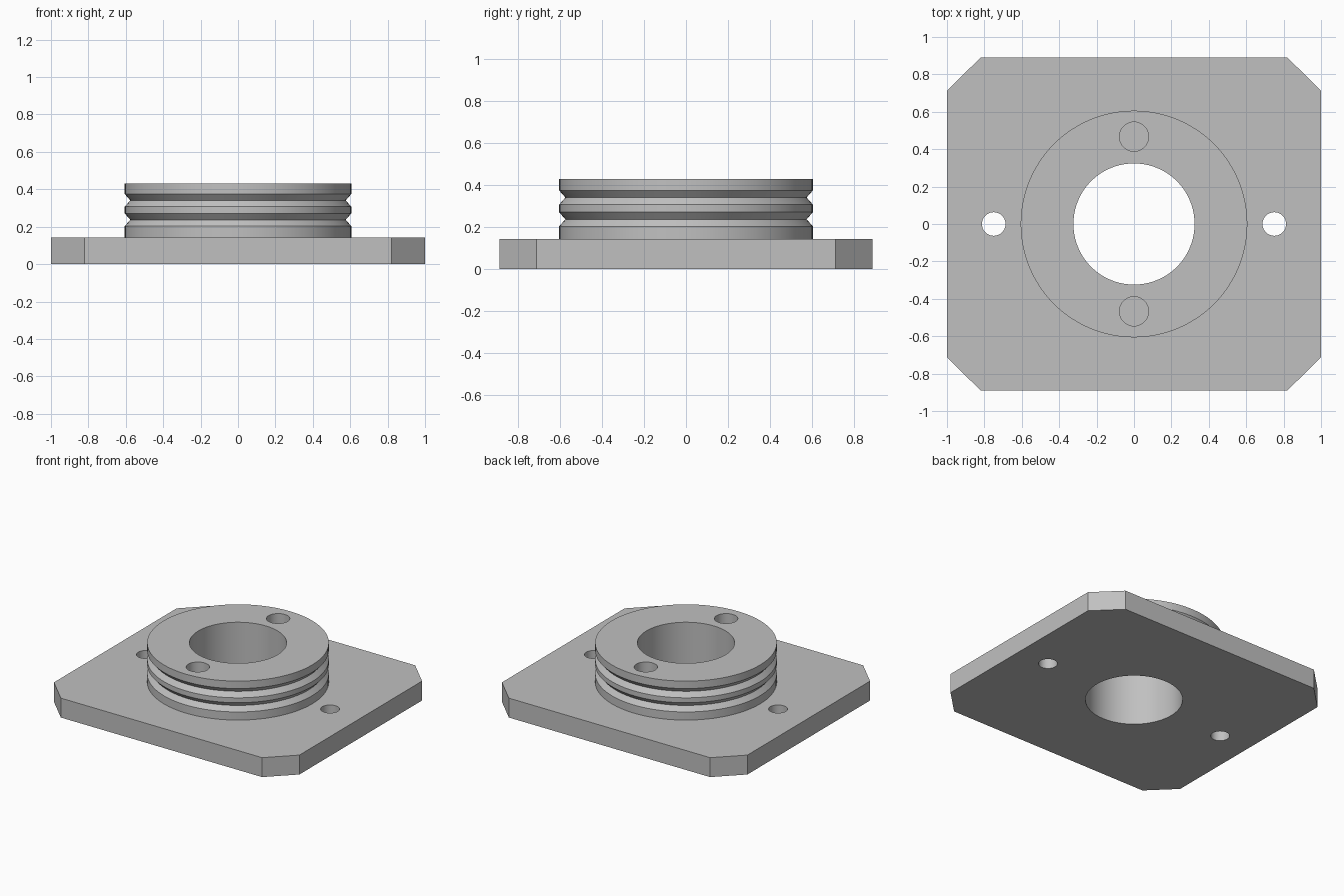
import bpy, bmesh
from math import radians

if "Cube" in bpy.data.objects:
    bpy.data.objects.remove(bpy.data.objects["Cube"], do_unlink=True)

SEGMENTS = 96
PLATE_TOP, HUB_TOP = 0.143, 0.43

metal = bpy.data.materials.new("light_grey_metal")
metal.use_nodes = True
colour = (0.53, 0.53, 0.53, 1)
metal.diffuse_color = colour
metal.node_tree.nodes["Principled BSDF"].inputs["Base Color"].default_value = colour


def make_object(name, bm):
    bmesh.ops.recalc_face_normals(bm, faces=bm.faces)
    mesh = bpy.data.meshes.new(name)
    bm.to_mesh(mesh)
    bm.free()
    mesh.materials.append(metal)
    obj = bpy.data.objects.new(name, mesh)
    bpy.context.collection.objects.link(obj)
    return obj


def lathe(name, profile, x=0, y=0):
    """Solid of revolution from (radius, height) pairs, capped at both ends."""
    bm = bmesh.new()
    rings = []
    for radius, z in profile:
        ring = bmesh.ops.create_circle(bm, segments=SEGMENTS, radius=radius)["verts"]
        bmesh.ops.translate(bm, verts=ring, vec=(x, y, z))
        rings.append(ring)
    for low, high in zip(rings, rings[1:]):
        for i in range(SEGMENTS):
            j = (i + 1) % SEGMENTS
            bm.faces.new((low[i], low[j], high[j], high[i]))
    bm.faces.new(rings[0])
    bm.faces.new(rings[-1])
    return make_object(name, bm)


def combine(target, other, operation):
    mod = target.modifiers.new(operation.lower(), "BOOLEAN")
    mod.operation = operation
    mod.solver = "EXACT"
    mod.object = other
    bpy.context.view_layer.objects.active = target
    bpy.ops.object.modifier_apply(modifier=mod.name)
    bpy.data.objects.remove(other, do_unlink=True)


# Base plate with clipped corners
bm = bmesh.new()
quarter = [(1, 0.713), (0.82, 0.89)]
outline = (quarter + [(-x, y) for x, y in reversed(quarter)]
           + [(-x, -y) for x, y in quarter] + [(x, -y) for x, y in reversed(quarter)])
bottom = bm.faces.new([bm.verts.new((x, y, 0)) for x, y in outline])
top = bmesh.ops.extrude_face_region(bm, geom=[bottom])["geom"]
bmesh.ops.translate(bm, vec=(0, 0, PLATE_TOP),
                    verts=[v for v in top if isinstance(v, bmesh.types.BMVert)])
flange = make_object("flanged_collar", bm)

# Round hub with two V grooves
R, GROOVE_R, HALF = 0.606, 0.576, 0.034
profile = [(R, 0.05)]
for z in (0.237, 0.341):
    profile += [(R, z - HALF), (GROOVE_R, z), (R, z + HALF)]
profile.append((R, HUB_TOP))
combine(flange, lathe("hub", profile), "UNION")

# Bore through hub and plate
combine(flange, lathe("bore", [(0.324, -0.1), (0.324, 0.6)]), "DIFFERENCE")

# Side mounting holes through the plate, blind pin holes in the hub top
for side in (-1, 1):
    hole = lathe("mounting_hole", [(0.063, -0.1), (0.063, 0.3)], x=side * 0.75)
    combine(flange, hole, "DIFFERENCE")
    pin = lathe("pin_hole", [(0.078, 0.2), (0.078, 0.6)], y=side * 0.467)
    combine(flange, pin, "DIFFERENCE")

# Smooth round walls, crisp edges
bpy.ops.object.select_all(action="DESELECT")
flange.select_set(True)
bpy.context.view_layer.objects.active = flange
bpy.ops.object.shade_smooth_by_angle(angle=radians(25))
